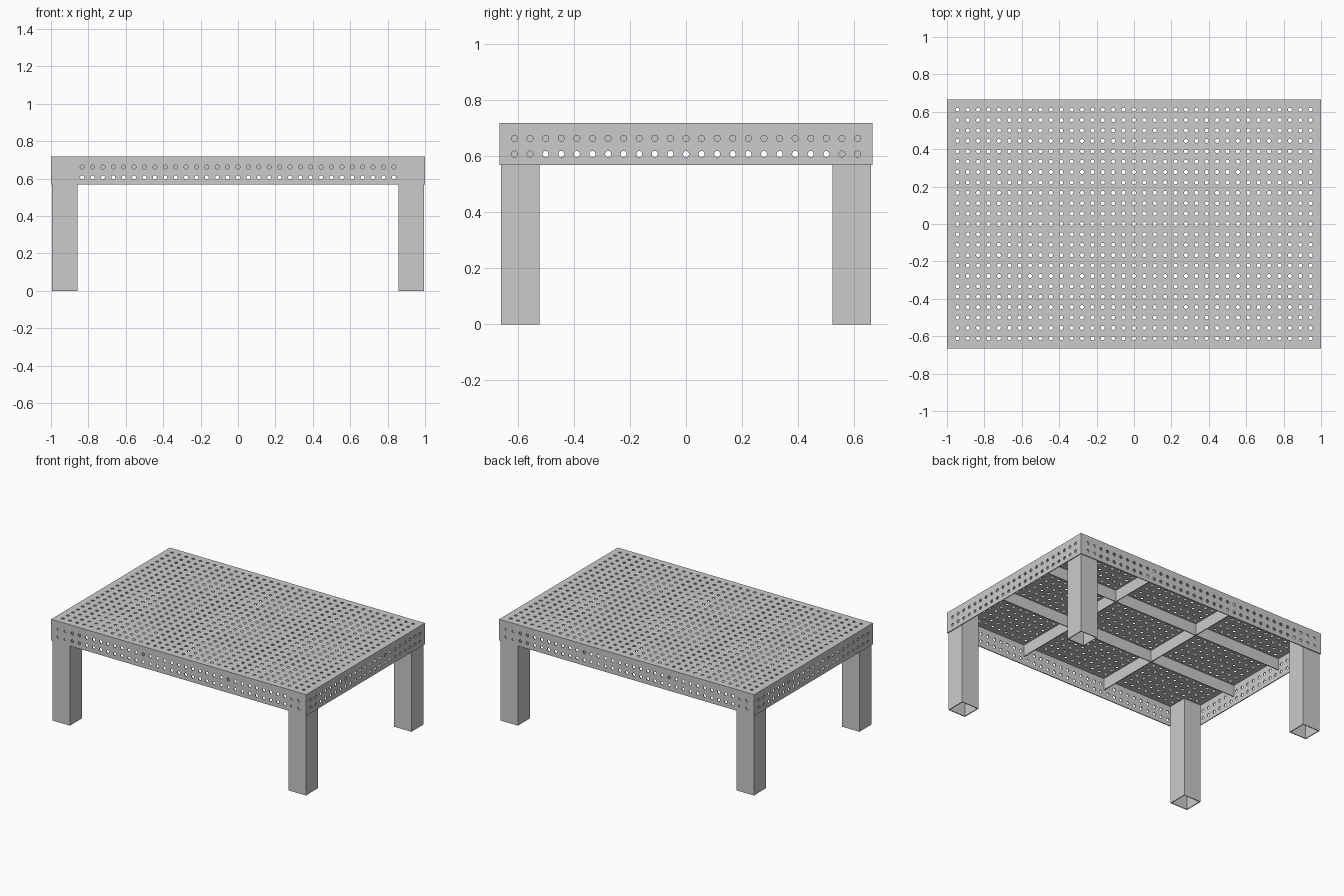
import bpy, bmesh
from math import cos, sin, pi
from mathutils import Matrix

if "Cube" in bpy.data.objects:
    bpy.data.objects.remove(bpy.data.objects["Cube"])

HX, HY = 1.0, 0.665          # half table size
TOP, LOW = 0.718, 0.568      # top surface and apron bottom
T = 0.006                    # sheet thickness
P = 1 / 18                   # hole pitch
R = 0.0108                   # hole radius
SIDES = 16


def finish(name, bm):
    mesh = bpy.data.meshes.new(name)
    bm.to_mesh(mesh)
    bm.free()
    ob = bpy.data.objects.new(name, mesh)
    bpy.context.collection.objects.link(ob)
    return ob


def bounds(centres, lo, hi):
    return [lo] + [(a + b) / 2 for a, b in zip(centres, centres[1:])] + [hi]


def perforated_sheet(name, us, vs, ulim, vlim, matrix):
    """Flat sheet with round holes at us x vs, thickened behind its face."""
    bm = bmesh.new()
    ub, vb = bounds(us, *ulim), bounds(vs, *vlim)
    for i, u in enumerate(us):
        for j, v in enumerate(vs):
            inner, outer = [], []
            for k in range(SIDES):
                c, s = cos(2 * pi * k / SIDES), sin(2 * pi * k / SIDES)
                m = max(abs(c), abs(s))
                a, b = c / m, s / m
                du = ub[i + 1] - u if a > 0 else u - ub[i]
                dv = vb[j + 1] - v if b > 0 else v - vb[j]
                inner.append(bm.verts.new((u + R * c, v + R * s, 0)))
                outer.append(bm.verts.new((u + a * du, v + b * dv, 0)))
            for k in range(SIDES):
                n = (k + 1) % SIDES
                bm.faces.new((inner[k], outer[k], outer[n], inner[n]))
    bmesh.ops.remove_doubles(bm, verts=bm.verts[:], dist=1e-5)
    ob = finish(name, bm)
    ob.matrix_world = matrix
    mod = ob.modifiers.new("thickness", 'SOLIDIFY')
    mod.thickness, mod.offset = T, -1
    return ob


def box(name, x0, x1, y0, y1, z0, z1):
    bm = bmesh.new()
    bmesh.ops.create_cube(bm, size=1)
    for v in bm.verts:
        v.co = (x1 if v.co.x > 0 else x0, y1 if v.co.y > 0 else y0,
                z1 if v.co.z > 0 else z0)
    return finish(name, bm)


def square_tube(name, cx, cy, half, wall, z0, z1):
    bm = bmesh.new()
    rings = []
    for h, z in ((half, z0), (half, z1), (half - wall, z1), (half - wall, z0)):
        rings.append([bm.verts.new((cx + sx * h, cy + sy * h, z))
                      for sx, sy in ((-1, -1), (1, -1), (1, 1), (-1, 1))])
    for a, b in zip(rings, rings[1:] + rings[:1]):
        for k in range(4):
            n = (k + 1) % 4
            bm.faces.new((a[k], a[n], b[n], b[k]))
    return finish(name, bm)


cols = [P * i for i in range(-17, 18)]
rows = [P * i for i in range(-11, 12)]
heights = [TOP - 2 * P, TOP - P]

# perforated table top
perforated_sheet("table_top", cols, rows, (-HX, HX), (-HY, HY),
                 Matrix.Translation((0, 0, TOP)))

# perforated aprons on all four sides
turn = Matrix.Rotation(pi / 2, 4, 'X')
for name, dist, holes, half, angle in (
        ("front_apron", HY, cols, HX, 0), ("right_apron", HX, rows, HY - T, pi / 2),
        ("back_apron", HY, cols, HX, pi), ("left_apron", HX, rows, HY - T, -pi / 2)):
    place = Matrix.Rotation(angle, 4, 'Z') @ Matrix.Translation((0, -dist, 0)) @ turn
    perforated_sheet(name, holes, heights, (-half, half), (LOW, TOP - T), place)

# hollow square legs in the corners
LEG = 0.0685
for sx, side in ((-1, "left"), (1, "right")):
    for sy, end in ((-1, "front"), (1, "back")):
        square_tube(f"{end}_{side}_leg", sx * (HX - T - LEG), sy * (HY - T - LEG),
                    LEG, 0.006, 0, TOP - T)

# crossing ribs under the top, set between the hole rows
RIB = 0.63
for i, y in enumerate((-3.5 * P, 4.5 * P)):
    box(f"long_rib_{i + 1}", -HX + T, HX - T, y - T / 2, y + T / 2, RIB, TOP - T)
for i, x in enumerate((-5.5 * P, 6.5 * P)):
    box(f"cross_rib_{i + 1}", x - T / 2, x + T / 2, -HY + T, HY - T, RIB, TOP - T)
